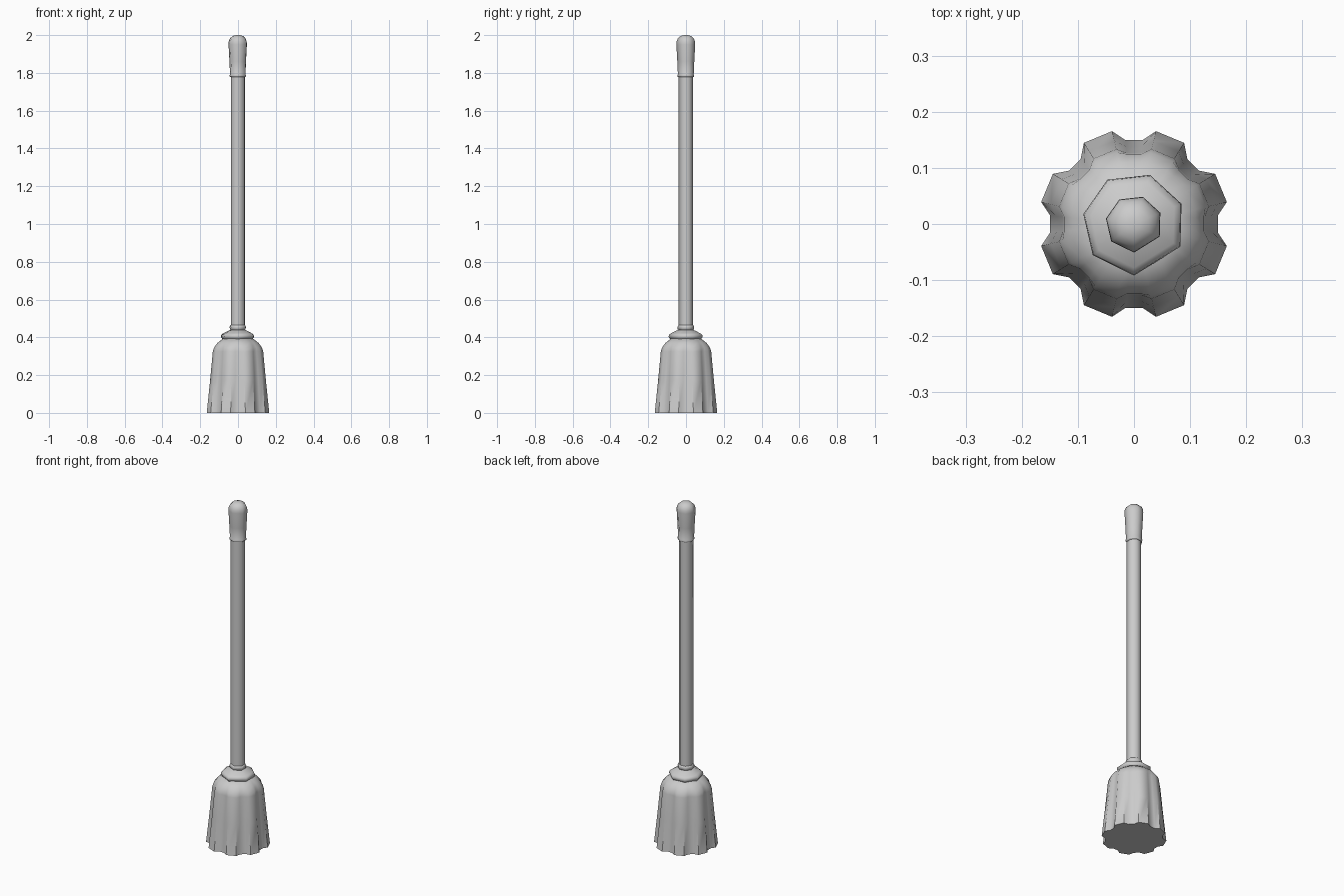
import bpy, bmesh
from math import cos, sin, radians

if "Cube" in bpy.data.objects:
    bpy.data.objects.remove(bpy.data.objects["Cube"])

# Slightly irregular seven-sided outline shared by handle parts
SEVEN = [23, 72, 121, 169, 217, 270, 334]


def build(name, rings, smooth=40):
    """Skin a stack of rings (lists of points) and cap both ends."""
    bm = bmesh.new()
    loops = [[bm.verts.new(p) for p in ring] for ring in rings]
    n = len(loops[0])
    for a, b in zip(loops, loops[1:]):
        for i in range(n):
            j = (i + 1) % n
            bm.faces.new((a[i], a[j], b[j], b[i]))
    bm.faces.new(loops[0][::-1])
    bm.faces.new(loops[-1])
    bmesh.ops.recalc_face_normals(bm, faces=bm.faces)
    mesh = bpy.data.meshes.new(name)
    bm.to_mesh(mesh)
    bm.free()
    ob = bpy.data.objects.new(name, mesh)
    bpy.context.collection.objects.link(ob)
    bpy.ops.object.select_all(action='DESELECT')
    ob.select_set(True)
    bpy.context.view_layer.objects.active = ob
    bpy.ops.object.shade_smooth_by_angle(angle=radians(smooth))
    return ob


def lathe(name, profile, smooth=60):
    """Turn an (r, z) profile around the seven-sided outline."""
    build(name, [[(r * cos(radians(a)), r * sin(radians(a)), z) for a in SEVEN]
                 for r, z in profile], smooth)


# Bristle head: eight lobes separated by flat-bottomed grooves
def lobed_ring(outer, inner, z):
    pts = []
    for k in range(8):
        for off, r in ((-13.3, outer), (-5.7, inner), (5.7, inner), (13.3, outer)):
            a = radians(45 * k + off)
            pts.append((r * cos(a), r * sin(a), z))
    return pts


build("bristle_head", [lobed_ring(*p) for p in (
    (0.170, 0.150, 0.0), (0.152, 0.139, 0.17), (0.137, 0.127, 0.325),
    (0.131, 0.125, 0.345), (0.112, 0.110, 0.37), (0.080, 0.080, 0.393))], 50)

# Collar on top of the bristles
lathe("collar", [(0.070, 0.385), (0.085, 0.391), (0.092, 0.402), (0.090, 0.414),
                 (0.078, 0.422), (0.050, 0.436), (0.038, 0.440)])

# Small ring where the handle enters the collar
lathe("handle_ring", [(0.036, 0.436), (0.044, 0.443), (0.045, 0.455),
                      (0.042, 0.463), (0.036, 0.467)])

# Long handle
lathe("handle", [(0.039, 0.42), (0.039, 1.80)])

# Rounded grip with a lip at its lower edge
lathe("grip", [(0.038, 1.777), (0.045, 1.780), (0.046, 1.787), (0.043, 1.793),
               (0.046, 1.86), (0.051, 1.95), (0.050, 1.966), (0.043, 1.983),
               (0.029, 1.995), (0.012, 2.0)])
